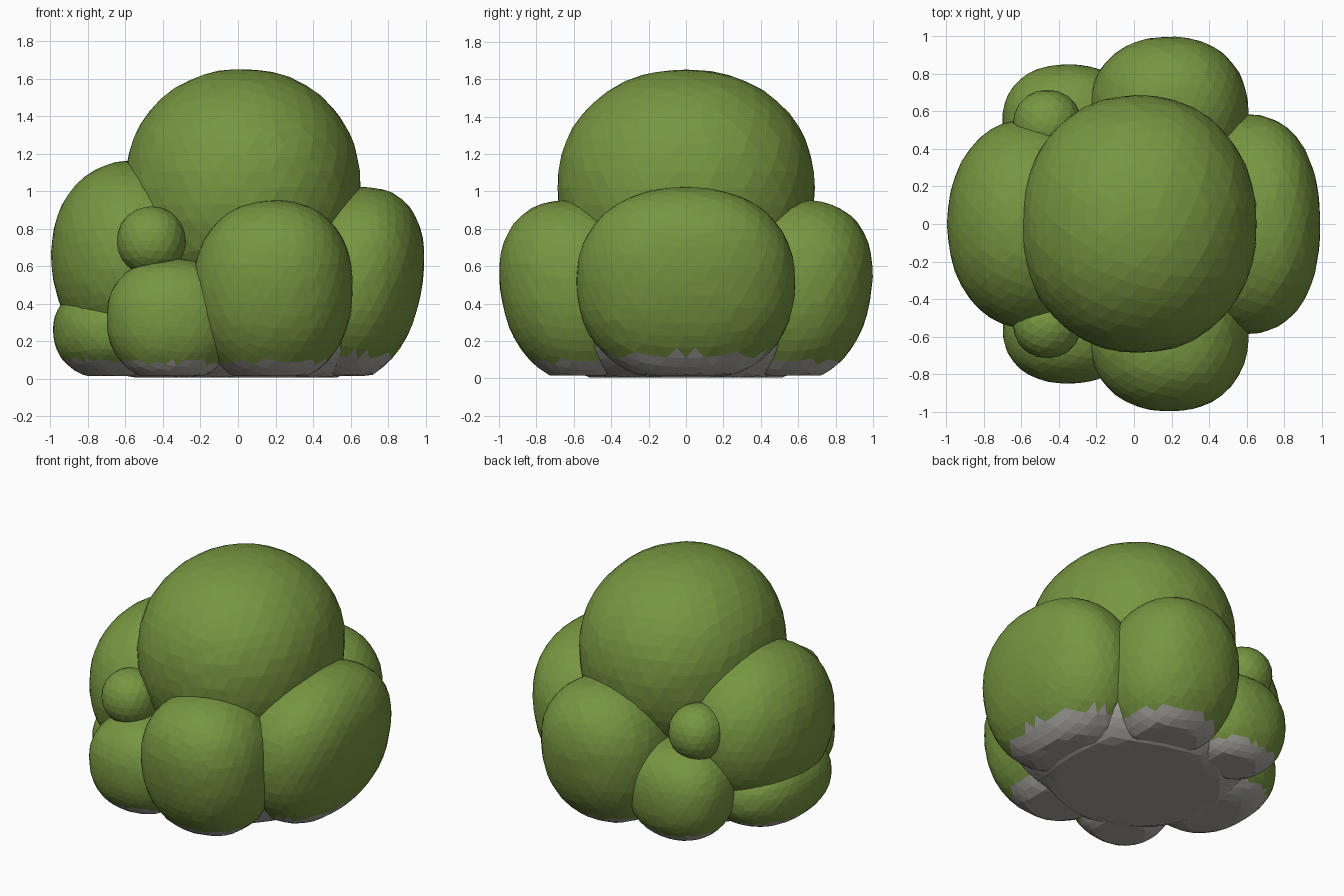
import bpy, bmesh, random

if "Cube" in bpy.data.objects:
    bpy.data.objects.remove(bpy.data.objects["Cube"])

random.seed(4)


def material(name, rgb):
    m = bpy.data.materials.new(name)
    m.diffuse_color = (*rgb, 1.0)
    m.use_nodes = True
    m.node_tree.nodes["Principled BSDF"].inputs["Base Color"].default_value = m.diffuse_color
    return m


green = material("leaf_green", (0.185, 0.305, 0.053))
grey = material("underside_grey", (0.41, 0.40, 0.37))


def lobe(name, centre, radii, lean=(0, 0), box=2.25, grey_z=0.10, floor=0.015,
         sag=1.08, jitter=0.004, subdiv=4):
    """Faceted, slightly boxy leaf ball; leans outward with height, flat on the ground."""
    bm = bmesh.new()
    bmesh.ops.create_icosphere(bm, subdivisions=subdiv, radius=1.0)
    for v in bm.verts:
        p = v.co / sum(abs(c) ** box for c in v.co) ** (1 / box)
        p = p * (1.003 + random.uniform(-jitter, jitter))
        dz = p.z * radii[2] * (sag if p.z < 0 else 1)
        v.co = (centre[0] + p.x * radii[0] + lean[0] * dz,
                centre[1] + p.y * radii[1] + lean[1] * dz,
                max(floor, centre[2] + dz))
    bm.normal_update()
    # Low faces that look down are the grey underside
    for f in bm.faces:
        low = f.calc_center_median().z < grey_z
        f.material_index = 1 if low and f.normal.z < -0.5 else 0
    me = bpy.data.meshes.new(name)
    bm.to_mesh(me)
    bm.free()
    me.materials.append(green)
    me.materials.append(grey)
    ob = bpy.data.objects.new(name, me)
    bpy.context.collection.objects.link(ob)
    return ob


# Crown and the lobes on the centre line
lobe("crown", (0.025, 0, 1.02), (0.628, 0.685, 0.63), box=2.12)
lobe("right_lobe", (0.612, 0, 0.52), (0.372, 0.582, 0.50), (0.13, 0), grey_z=0.13)
lobe("left_lobe", (-0.57, 0, 0.66), (0.425, 0.555, 0.50), box=2.1)
lobe("low_left_lobe", (-0.64, 0, 0.26), (0.345, 0.46, 0.25))

# Front lobes, mirrored to the back
for side, s in (("front", -1), ("back", 1)):
    lobe(side + "_large_lobe", (0.185, s * 0.58, 0.48), (0.425, 0.412, 0.47), (0.02, s * 0.11))
    lobe(side + "_medium_lobe", (-0.35, s * 0.55, 0.325), (0.35, 0.30, 0.315), grey_z=0.09)
    lobe(side + "_small_lobe", (-0.462, s * 0.53, 0.735), (0.183, 0.185, 0.183),
         box=2.1, sag=1, subdiv=3)

# Broad grey core that closes the underside and fills the gaps between lobes
lobe("core", (-0.02, 0, 0.30), (0.80, 0.75, 0.38), box=2.0, grey_z=0.21,
     floor=0.006, jitter=0.0)
